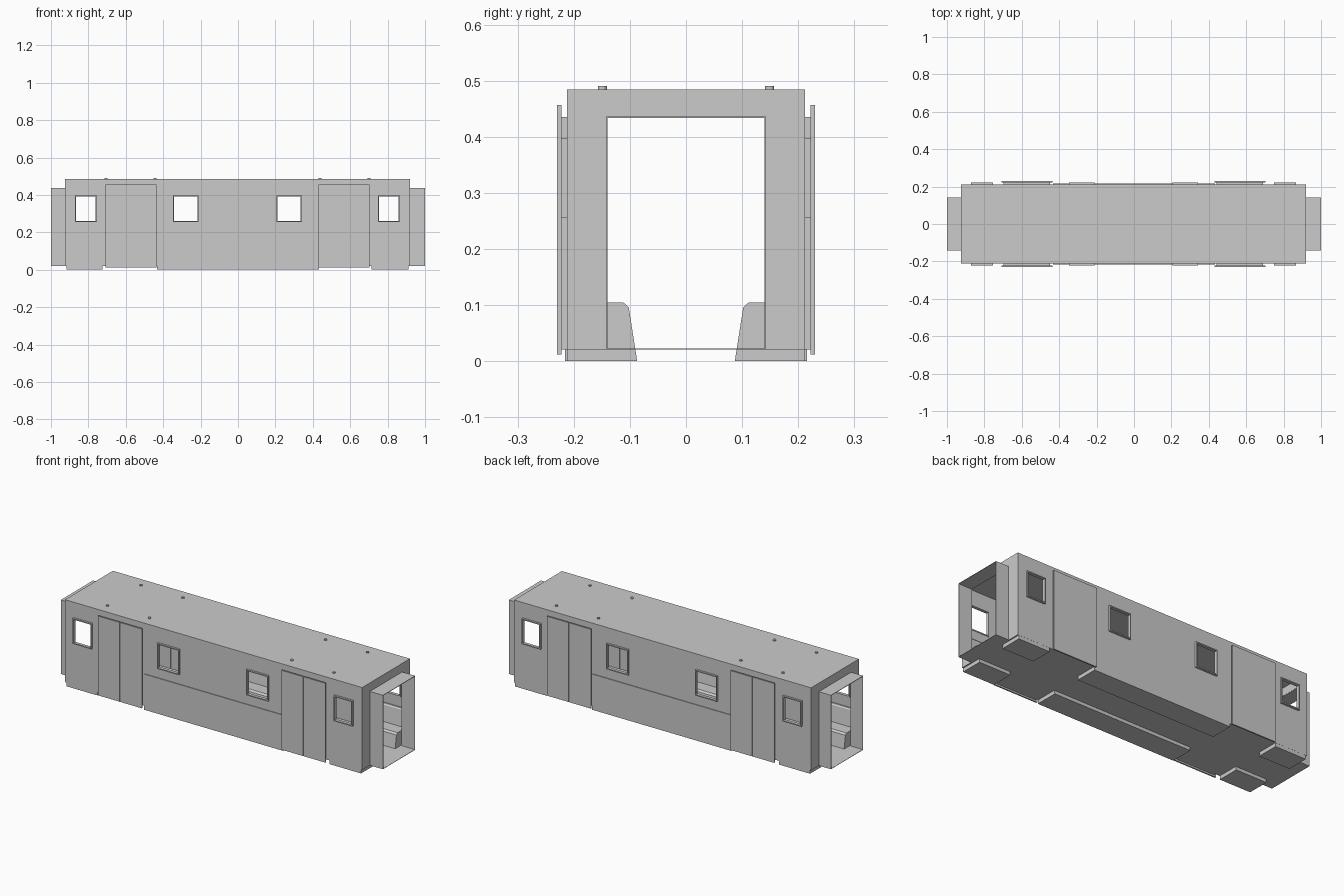
import bpy, bmesh

if "Cube" in bpy.data.objects:
    bpy.data.objects.remove(bpy.data.objects["Cube"])

CX = -0.003                       # slight offset of the body centre
L, W, FLOOR, TOP = 0.922, 0.212, 0.022, 0.484
GW, GTOP = 0.143, 0.436           # gangway half width and top
WINDOWS = [(0.208, 0.344), (0.752, 0.868)]
WZ = (0.255, 0.398)
DOOR = (0.433, 0.706)
DOORWAY = (0.445, 0.694)


def make(name, verts, faces, thick=0):
    bm = bmesh.new()
    vs = [bm.verts.new(v) for v in verts]
    for f in faces:
        bm.faces.new([vs[i] for i in f])
    bmesh.ops.remove_doubles(bm, verts=bm.verts, dist=1e-5)
    bmesh.ops.recalc_face_normals(bm, faces=bm.faces)
    me = bpy.data.meshes.new(name)
    bm.to_mesh(me)
    bm.free()
    ob = bpy.data.objects.new(name, me)
    bpy.context.collection.objects.link(ob)
    if thick:
        m = ob.modifiers.new("thickness", 'SOLIDIFY')
        m.thickness = thick
        m.offset = 0
    return ob


def boxes(name, spans):
    verts, faces = [], []
    for x0, x1, y0, y1, z0, z1 in spans:
        n = len(verts)
        verts += [(x, y, z) for x in (x0, x1) for y in (y0, y1) for z in (z0, z1)]
        faces += [[n + i for i in f] for f in
                  ((0, 1, 3, 2), (4, 6, 7, 5), (0, 4, 5, 1), (2, 3, 7, 6), (0, 2, 6, 4), (1, 5, 7, 3))]
    return make(name, verts, faces)


def panel(name, us, vs, holes, place, thick):
    """Flat panel on a grid of lines, with rectangular holes left out."""
    verts, faces = [], []
    for a, b in zip(us, us[1:]):
        for c, d in zip(vs, vs[1:]):
            mu, mv = (a + b) / 2, (c + d) / 2
            if any(h[0] < mu < h[1] and h[2] < mv < h[3] for h in holes):
                continue
            n = len(verts)
            verts += [place(a, c), place(b, c), place(b, d), place(a, d)]
            faces.append((n, n + 1, n + 2, n + 3))
    return make(name, verts, faces, thick)


def prism(name, x0, x1, profile):
    n = len(profile)
    verts = [(x, y, z) for x in (x0, x1) for y, z in profile]
    faces = [range(n), range(n, 2 * n)]
    faces += [(i, (i + 1) % n, n + (i + 1) % n, n + i) for i in range(n)]
    return make(name, verts, faces)


def span(a, b, s):
    return tuple(sorted((CX + s * a, CX + s * b)))


# Side walls with windows and doorways
holes = []
for s in (-1, 1):
    holes += [(*span(a, b, s), *WZ) for a, b in WINDOWS]
    holes.append((*span(*DOORWAY, s), FLOOR, 0.435))
us = sorted({CX - L, CX + L} | {h[i] for h in holes for i in (0, 1)})
vs = [FLOOR, WZ[0], WZ[1], 0.435, TOP]
for s, side in ((-1, "front"), (1, "back")):
    panel(side + "_wall", us, vs, holes,
          lambda u, v: (u, s * (W - 0.002), v), 0.004)

# Roof and floor
boxes("roof", [(CX - L, CX + L, -W, W, TOP - 0.004, TOP)])
boxes("floor", [(CX - L, CX + L, -W, W, FLOOR - 0.001, FLOOR + 0.001)])

for s, end in ((-1, "left"), (1, "right")):
    # End wall around the gangway opening
    panel(end + "_end_wall", [-W, -GW, GW, W], [FLOOR, GTOP, TOP],
          [(-GW, GW, FLOOR, GTOP)], lambda u, v: (CX + s * (L - 0.002), u, v), 0.004)

    # Gangway sleeve, open at both ends
    x0, x1 = sorted((CX + s * (L - 0.003), s * 1.0))
    t = 0.003
    boxes(end + "_gangway", [
        (x0, x1, -GW, -GW + t, FLOOR, GTOP), (x0, x1, GW - t, GW, FLOOR, GTOP),
        (x0, x1, -GW, GW, GTOP - t, GTOP),
        (x0, x1, -GW, GW, FLOOR - 0.001, FLOOR + 0.001)])

    for q, side in ((-1, "front"), (1, "back")):
        tag = f"{side}_{end}_"

        # Sliding door: two leaves
        d0, d1 = span(*DOOR, s)
        mid = (d0 + d1) / 2
        y0, y1 = sorted((q * 0.222, q * 0.230))
        boxes(tag + "door", [(d0, mid - 0.0005, y0, y1, 0.012, 0.457),
                             (mid + 0.0005, d1, y0, y1, 0.012, 0.457)])

        # Doorway surround
        e0, e1 = span(*DOORWAY, s)
        y0, y1 = sorted((q * (W - 0.006), q * 0.222))
        boxes(tag + "doorway_frame", [
            (e0, e0 + 0.006, y0, y1, FLOOR, 0.435), (e1 - 0.006, e1, y0, y1, FLOOR, 0.435),
            (e0, e1, y0, y1, 0.429, 0.435), (e0, e1, y0, y1, FLOOR - 0.001, FLOOR + 0.003)])

        # Window frames
        for i, w in enumerate(WINDOWS):
            a, b = span(*w, s)
            z0, z1 = WZ
            t = 0.006
            y0, y1 = sorted((q * (W - 0.006), q * 0.223))
            boxes(f"{tag}window_frame_{i + 1}", [
                (a, a + t, y0, y1, z0, z1), (b - t, b, y0, y1, z0, z1),
                (a + t, b - t, y0, y1, z0, z0 + t), (a + t, b - t, y0, y1, z1 - t, z1)])

        # Roof bolts
        for i, x in enumerate((0.442, 0.703)):
            bpy.ops.mesh.primitive_cylinder_add(vertices=12, radius=0.008, depth=0.010,
                                                location=(CX + s * x, q * 0.149, TOP + 0.001))
            bpy.context.object.name = f"{tag}roof_bolt_{i + 1}"

# Bench seats along both sides, reaching below the floor
for q, side in ((-1, "front"), (1, "back")):
    for name, x0, x1, out in (("left", -0.918, -0.725, 0.2115), ("middle", -0.432, 0.432, 0.216),
                              ("right", 0.715, 0.912, 0.2115)):
        profile = [(out, 0), (0.087, 0), (0.102, 0.096), (0.112, 0.105),
                   (0.182, 0.105), (0.194, 0.193), (0.200, 0.200), (out, 0.200)]
        prism(f"{side}_{name}_bench", x0, x1, [(q * y, z) for y, z in profile])
